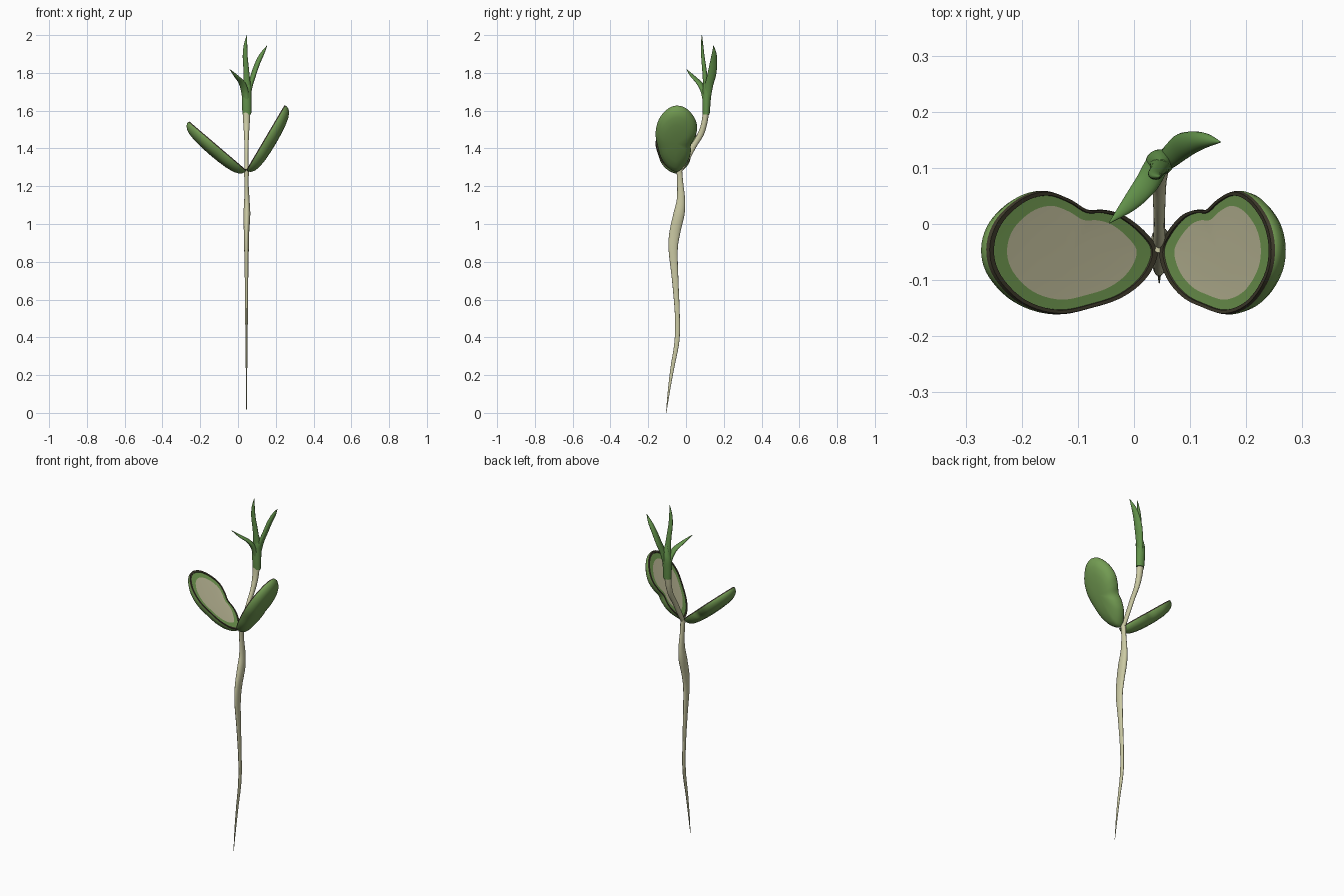
import bpy, bmesh, math
from mathutils import Vector


def material(name, rgb):
    m = bpy.data.materials.new(name)
    m.diffuse_color = (*rgb, 1)
    return m


CREAM = material("cream_stem", (0.60, 0.59, 0.37))
FLESH = material("pale_seed_flesh", (0.52, 0.50, 0.32))
GREEN = material("seed_leaf_green", (0.17, 0.33, 0.085))
LEAF = material("young_leaf_green", (0.125, 0.29, 0.07))
DARK = material("dark_rim", (0.048, 0.042, 0.024))


def spline(rows, steps, closed=False):
    """Catmull-Rom through rows of any dimension."""
    n, out = len(rows), []
    for i in range(n if closed else n - 1):
        idx = [(i + k) % n if closed else min(max(i + k, 0), n - 1) for k in (-1, 0, 1, 2)]
        p = [rows[j] for j in idx]
        for s in range(steps):
            t = s / steps
            out.append([0.5 * (2 * b + (c - a) * t + (2 * a - 5 * b + 4 * c - d) * t * t
                               + (3 * b - a - 3 * c + d) * t ** 3) for a, b, c, d in zip(*p)])
    if not closed:
        out.append(list(rows[-1]))
    return out


def finish(name, bm, mats):
    bmesh.ops.recalc_face_normals(bm, faces=bm.faces)
    for f in bm.faces:
        f.smooth = True
    me = bpy.data.meshes.new(name)
    bm.to_mesh(me)
    bm.free()
    for m in mats:
        me.materials.append(m)
    me.set_sharp_from_angle(angle=math.radians(45))
    ob = bpy.data.objects.new(name, me)
    bpy.context.collection.objects.link(ob)


def bridge(bm, a, b, mat=0):
    n = len(a)
    for i in range(n):
        bm.faces.new((a[i], a[(i + 1) % n], b[(i + 1) % n], b[i])).material_index = mat


def tube(name, rows, mat, sides=20):
    """Rows: x, y, z, half width, half depth, turn in degrees."""
    bm, rings = bmesh.new(), []
    for x, y, z, a, b, turn in spline(rows, 6):
        t, ring = math.radians(turn), []
        a, b = max(a, 0.0006), max(b, 0.0006)
        for i in range(sides):
            w = 2 * math.pi * i / sides
            p, q = a * math.cos(w), b * math.sin(w)
            ring.append(bm.verts.new((x + p * math.cos(t) - q * math.sin(t),
                                      y + p * math.sin(t) + q * math.cos(t), z)))
        rings.append(ring)
    for r, s in zip(rings, rings[1:]):
        bridge(bm, r, s)
    bm.faces.new(rings[0])
    bm.faces.new(rings[-1])
    finish(name, bm, [mat])


# root and lower stem, oval in section
tube("root_stem", [
    (0.045, -0.105, 0.00, 0.001, 0.001, 0), (0.045, -0.090, 0.12, 0.003, 0.006, 0),
    (0.045, -0.072, 0.24, 0.004, 0.010, 0), (0.045, -0.048, 0.38, 0.006, 0.013, 0),
    (0.045, -0.046, 0.52, 0.007, 0.013, 0), (0.045, -0.057, 0.70, 0.009, 0.017, 0),
    (0.045, -0.068, 0.86, 0.012, 0.024, 0), (0.045, -0.060, 0.95, 0.014, 0.029, 0),
    (0.047, -0.038, 1.05, 0.018, 0.030, 0), (0.047, -0.027, 1.13, 0.014, 0.022, 0),
    (0.045, -0.031, 1.22, 0.011, 0.016, 0), (0.045, -0.036, 1.29, 0.014, 0.015, 0)], CREAM)

# upper stem
tube("upper_stem", [
    (0.045, -0.036, 1.275, 0.012, 0.014, 0), (0.045, 0.000, 1.34, 0.010, 0.018, 0),
    (0.045, 0.038, 1.41, 0.011, 0.018, 0), (0.045, 0.075, 1.47, 0.013, 0.018, 0),
    (0.045, 0.096, 1.53, 0.017, 0.016, 0), (0.045, 0.107, 1.60, 0.020, 0.017, 0)], CREAM)

# leaf sheath and three young leaves
tube("leaf_sheath", [
    (0.047, 0.107, 1.58, 0.023, 0.018, 0), (0.046, 0.108, 1.63, 0.025, 0.021, 0),
    (0.046, 0.110, 1.69, 0.025, 0.023, 0), (0.050, 0.110, 1.73, 0.021, 0.020, 0),
    (0.050, 0.107, 1.78, 0.008, 0.008, 0)], LEAF)
tube("middle_leaf", [
    (0.047, 0.108, 1.66, 0.020, 0.016, 0), (0.047, 0.104, 1.74, 0.019, 0.014, 0),
    (0.044, 0.098, 1.81, 0.015, 0.012, 0), (0.038, 0.089, 1.89, 0.013, 0.009, 0),
    (0.040, 0.085, 1.95, 0.009, 0.006, 0), (0.047, 0.084, 2.00, 0.001, 0.001, 0)], LEAF)
tube("right_leaf", [
    (0.052, 0.113, 1.66, 0.017, 0.012, 90), (0.064, 0.121, 1.73, 0.022, 0.014, 95),
    (0.082, 0.136, 1.79, 0.024, 0.014, 102), (0.103, 0.145, 1.85, 0.020, 0.014, 102),
    (0.127, 0.149, 1.90, 0.013, 0.012, 105), (0.154, 0.146, 1.945, 0.001, 0.001, 110)], LEAF)
tube("left_leaf", [
    (0.042, 0.106, 1.64, 0.019, 0.013, -40), (0.036, 0.096, 1.70, 0.022, 0.015, -40),
    (0.022, 0.072, 1.745, 0.021, 0.015, -40), (-0.006, 0.038, 1.78, 0.015, 0.013, -40),
    (-0.044, 0.002, 1.82, 0.001, 0.001, -40)], LEAF)

# kidney outline of a seed leaf: along, across
OUTLINE = spline([
    (0.0, -0.050), (0.025, -0.017), (0.075, 0.014), (0.12, 0.025), (0.165, 0.026), (0.21, 0.046),
    (0.265, 0.059), (0.325, 0.045), (0.38, 0.005), (0.40, -0.045), (0.382, -0.095),
    (0.32, -0.142), (0.235, -0.161), (0.15, -0.149), (0.08, -0.130), (0.025, -0.095)], 5, True)
# rings from flat inner face over the rim to the domed back: scale, depth, colour
RINGS = [(0.40, 0.005, 0), (0.76, 0.004, 0), (0.925, 0.003, 1), (0.93, 0.0, 2), (0.985, -0.001, 2),
         (1.0, 0.005, 2), (1.0, 0.014, 1), (0.97, 0.026, 1), (0.90, 0.039, 1),
         (0.77, 0.050, 1), (0.55, 0.058, 1), (0.28, 0.062, 1)]


def seed_leaf(name, side, degrees):
    c, s = math.cos(math.radians(degrees)), math.sin(math.radians(degrees))
    cu, cv = 0.20, -0.052
    bm = bmesh.new()

    def place(u, v, w):
        return bm.verts.new((0.044 + side * (u * c + w * s), v, 1.284 + u * s - w * c))

    rings = [[place(cu + (u - cu) * k, cv + (v - cv) * k, w) for u, v in OUTLINE]
             for k, w, _ in RINGS]
    for r, q, (_, _, m) in zip(rings, rings[1:], RINGS[1:]):
        bridge(bm, r, q, m)
    for ring, depth, m in ((rings[0], 0.005, 0), (rings[-1], 0.063, 1)):
        mid = place(cu, cv, depth)
        for i in range(len(ring)):
            bm.faces.new((ring[i], ring[(i + 1) % len(ring)], mid)).material_index = m
    finish(name, bm, [FLESH, GREEN, DARK])


seed_leaf("left_seed_leaf", -1, 40.5)
seed_leaf("right_seed_leaf", 1, 59.5)
